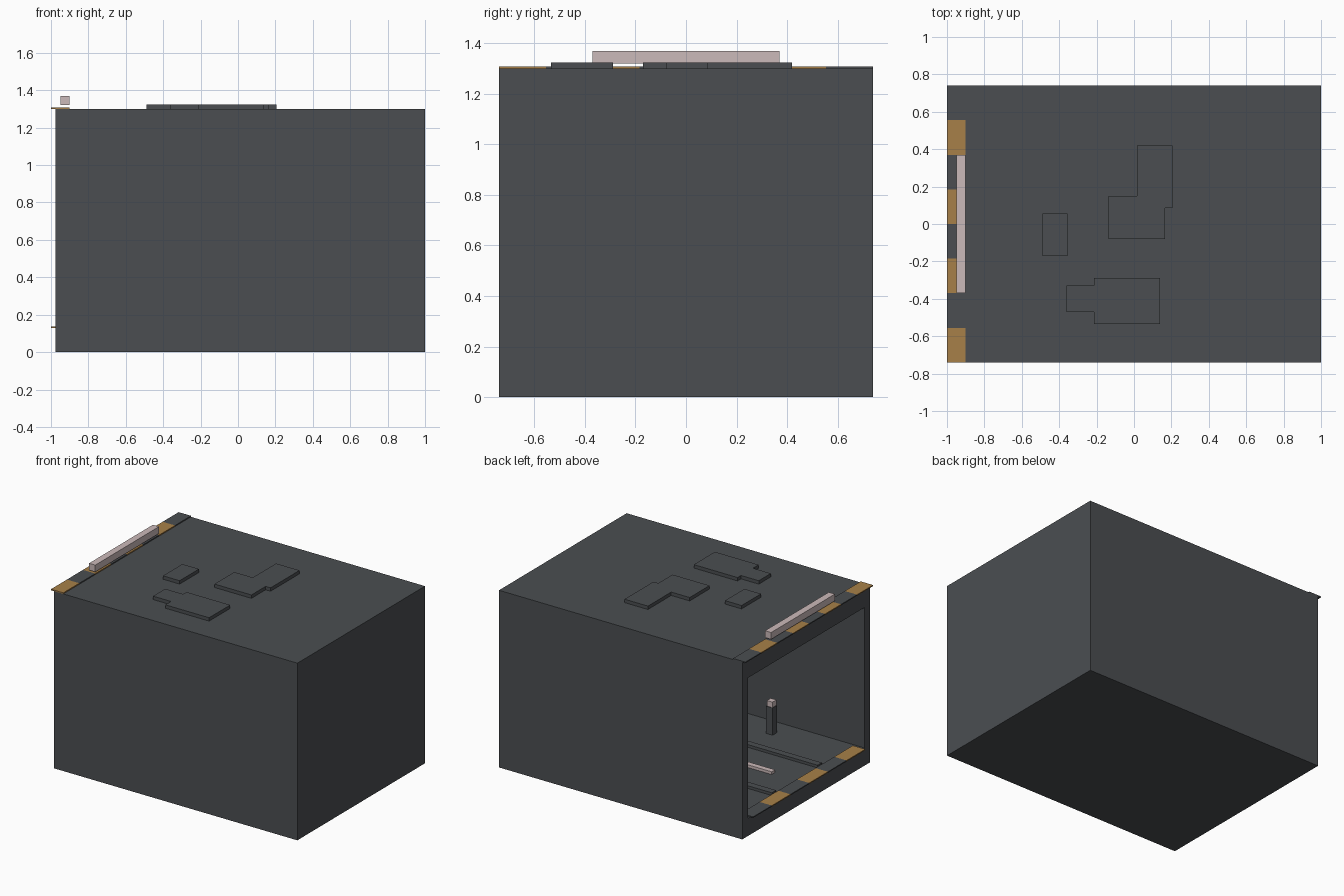
import bpy, bmesh

if "Cube" in bpy.data.objects:
    bpy.data.objects.remove(bpy.data.objects["Cube"])


def material(name, rgb):
    m = bpy.data.materials.new(name)
    m.diffuse_color = (*rgb, 1)
    m.use_nodes = True
    m.node_tree.nodes["Principled BSDF"].inputs["Base Color"].default_value = m.diffuse_color
    return m


GREY = material("dark_grey", (0.070, 0.076, 0.083))
GOLD = material("ochre", (0.39, 0.216, 0.065))
PALE = material("pale_pink", (0.60, 0.49, 0.49))


def prism(name, outline, z0, z1, mat):
    """Extrude a flat outline from z0 up to z1."""
    bm = bmesh.new()
    face = bm.faces.new([bm.verts.new((x, y, z0)) for x, y in outline])
    top = bmesh.ops.extrude_face_region(bm, geom=[face])["geom"]
    for v in top:
        if isinstance(v, bmesh.types.BMVert):
            v.co.z = z1
    bmesh.ops.recalc_face_normals(bm, faces=bm.faces[:])
    mesh = bpy.data.meshes.new(name)
    bm.to_mesh(mesh)
    bm.free()
    mesh.materials.append(mat)
    ob = bpy.data.objects.new(name, mesh)
    bpy.context.collection.objects.link(ob)
    return ob


def box(name, x0, x1, y0, y1, z0, z1, mat):
    return prism(name, [(x0, y0), (x1, y0), (x1, y1), (x0, y1)], z0, z1, mat)


# Shell with one open end: inset the end face, then push it inwards
X0, X1, Y, H = -0.975, 1.0, 0.74, 1.30
WALL, FLOOR = 0.09, 0.13
shell = box("shell", X0, X1, -Y, Y, 0, H, GREY)
bm = bmesh.new()
bm.from_mesh(shell.data)
end = min(bm.faces, key=lambda f: f.calc_center_median().x)
bmesh.ops.inset_individual(bm, faces=[end], thickness=WALL)
for v in end.verts:
    v.co.z = FLOOR if v.co.z < H / 2 else H - 0.14
inner = bmesh.ops.extrude_face_region(bm, geom=[end])["geom"]
for v in inner:
    if isinstance(v, bmesh.types.BMVert):
        v.co.x = X1 - 0.10
if end.is_valid:
    bmesh.ops.delete(bm, geom=[end], context='FACES_ONLY')
bmesh.ops.recalc_face_normals(bm, faces=bm.faces[:])
bm.to_mesh(shell.data)
bm.free()


# Alternating warning strips along the roof edge and the doorway sill
def warning_strip(name, half, count, z):
    step = 2 * half / count
    for i in range(count):
        y = -half + i * step
        box(f"{name}_{i + 1}", -1.0, -0.90, y, y + step, z, z + 0.008,
            GREY if i % 2 else GOLD)


warning_strip("roof_edge_strip", Y, 8, H)
warning_strip("sill_strip", WALL and Y - WALL, 6, FLOOR)

# Light bar above the roof edge
box("roof_light_bar", -0.95, -0.90, -0.37, 0.37, 1.32, 1.37, PALE)

# Raised roof panels
PANELS = [
    [(0.015, 0.42), (0.015, 0.15), (-0.135, 0.15), (-0.135, -0.08),
     (0.165, -0.08), (0.165, 0.085), (0.205, 0.085), (0.205, 0.42)],
    [(-0.49, -0.17), (-0.355, -0.17), (-0.355, 0.055), (-0.49, 0.055)],
    [(-0.36, -0.47), (-0.215, -0.47), (-0.215, -0.535), (0.14, -0.535),
     (0.14, -0.29), (-0.215, -0.29), (-0.215, -0.33), (-0.36, -0.33)],
]
for i, outline in enumerate(PANELS):
    prism(f"roof_panel_{i + 1}", outline, H, H + 0.025, GREY)

# Floor rails with a light strip between them
for side, y in (("right", -0.265), ("left", 0.265)):
    box(f"floor_rail_{side}", -0.90, 0.80, y - 0.025, y + 0.025,
        FLOOR, FLOOR + 0.02, GREY)
box("floor_light_strip", -0.71, 0.70, -0.02, 0.02, FLOOR, FLOOR + 0.02, PALE)

# Post with a lamp on top
box("post", -0.36, -0.307, -0.543, -0.49, FLOOR, 0.33, GREY)
box("post_lamp", -0.356, -0.311, -0.539, -0.494, 0.33, 0.37, PALE)
